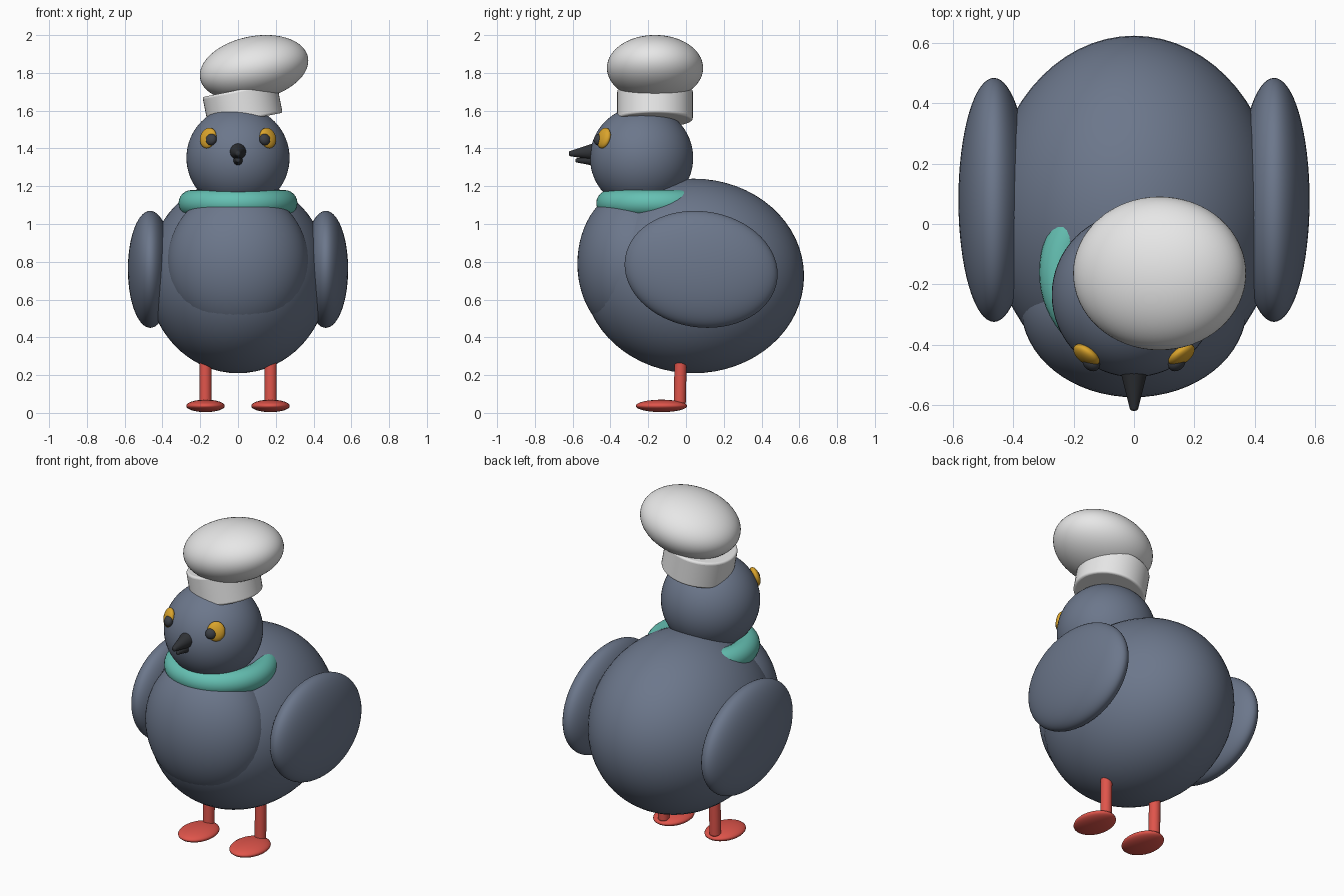
import bpy
from math import radians
from mathutils import Vector

cube = bpy.data.objects.get("Cube")
if cube:
    bpy.data.objects.remove(cube, do_unlink=True)


def material(name, r, g, b):
    m = bpy.data.materials.new(name)
    m.use_nodes = True
    m.diffuse_color = (r, g, b, 1)
    bsdf = next(n for n in m.node_tree.nodes if n.type == 'BSDF_PRINCIPLED')
    bsdf.inputs["Base Color"].default_value = (r, g, b, 1)
    bsdf.inputs["Roughness"].default_value = 0.7
    return m


SLATE = material("slate_blue", 0.15, 0.185, 0.26)
TEAL = material("teal", 0.13, 0.53, 0.45)
WHITE = material("white", 0.8, 0.8, 0.8)
AMBER = material("amber", 0.70, 0.37, 0.025)
RED = material("coral_red", 0.74, 0.09, 0.07)
BLACK = material("charcoal", 0.03, 0.033, 0.038)
PUPIL = material("dark_grey", 0.045, 0.05, 0.06)


def finish(name, mat):
    ob = bpy.context.object
    ob.name = name
    ob.data.materials.append(mat)
    bpy.ops.object.shade_smooth_by_angle(angle=radians(40))
    return ob


def ellipsoid(name, mat, loc, radii, rot=(0, 0, 0), seg=48):
    bpy.ops.mesh.primitive_uv_sphere_add(segments=seg, ring_count=seg // 2, location=loc,
                                         rotation=[radians(a) for a in rot])
    bpy.context.object.scale = radii
    return finish(name, mat)


def tapered(name, mat, start, end, r1, r2, bevel=0.0):
    a, b = Vector(start), Vector(end)
    bpy.ops.mesh.primitive_cone_add(vertices=48, radius1=r1, radius2=r2,
                                    depth=(b - a).length, location=(a + b) / 2,
                                    rotation=(b - a).to_track_quat('Z', 'Y').to_euler())
    ob = bpy.context.object
    if bevel:
        mod = ob.modifiers.new("rounding", 'BEVEL')
        mod.width = bevel
        mod.segments = 4
        mod.limit_method = 'ANGLE'
    return finish(name, mat)


# Body, breast and head
ellipsoid("body", SLATE, (0, 0.04, 0.725), (0.48, 0.585, 0.515), seg=64)
ellipsoid("breast", SLATE, (0, -0.275, 0.79), (0.375, 0.30, 0.40), seg=64)
ellipsoid("head", SLATE, (0, -0.235, 1.35), (0.273, 0.273, 0.273), seg=64)

# Neckerchief ring, sunk into the shoulders at the back
bpy.ops.mesh.primitive_torus_add(location=(0, -0.16, 1.11), major_radius=0.245,
                                 minor_radius=0.07, major_segments=64, minor_segments=24)
finish("neck_scarf", TEAL)

# Beak
tapered("upper_beak", BLACK, (0, -0.45, 1.385), (0, -0.62, 1.372), 0.055, 0.012, 0.008)
tapered("lower_beak", BLACK, (0, -0.45, 1.335), (0, -0.585, 1.337), 0.034, 0.010, 0.006)

# Tilted cook's hat
tapered("hat_band", WHITE, (0.04, -0.164, 1.55), (0.008, -0.164, 1.711), 0.2, 0.2, 0.012)
ellipsoid("hat_puff", WHITE, (0.085, -0.164, 1.826), (0.291, 0.255, 0.168), (0, -11.5, 0), seg=64)

# Paired parts
for side, s in (("left", 1), ("right", -1)):
    ellipsoid(side + "_wing", SLATE, (s * 0.465, 0.08, 0.76), (0.118, 0.407, 0.307),
              (-8.5, 0, 0), seg=64)
    ellipsoid(side + "_eye", AMBER, (s * 0.158, -0.435, 1.455), (0.05, 0.025, 0.056),
              (-15, 0, s * 36), seg=32)
    ellipsoid(side + "_pupil", PUPIL, (s * 0.142, -0.462, 1.447), (0.031, 0.024, 0.031),
              (-15, 0, s * 36), seg=32)
    tapered(side + "_leg", RED, (s * 0.173, -0.033, 0.045), (s * 0.173, -0.027, 0.36),
            0.032, 0.032, 0.014)
    ellipsoid(side + "_foot", RED, (s * 0.172, -0.13, 0.037), (0.102, 0.136, 0.033), seg=32)
